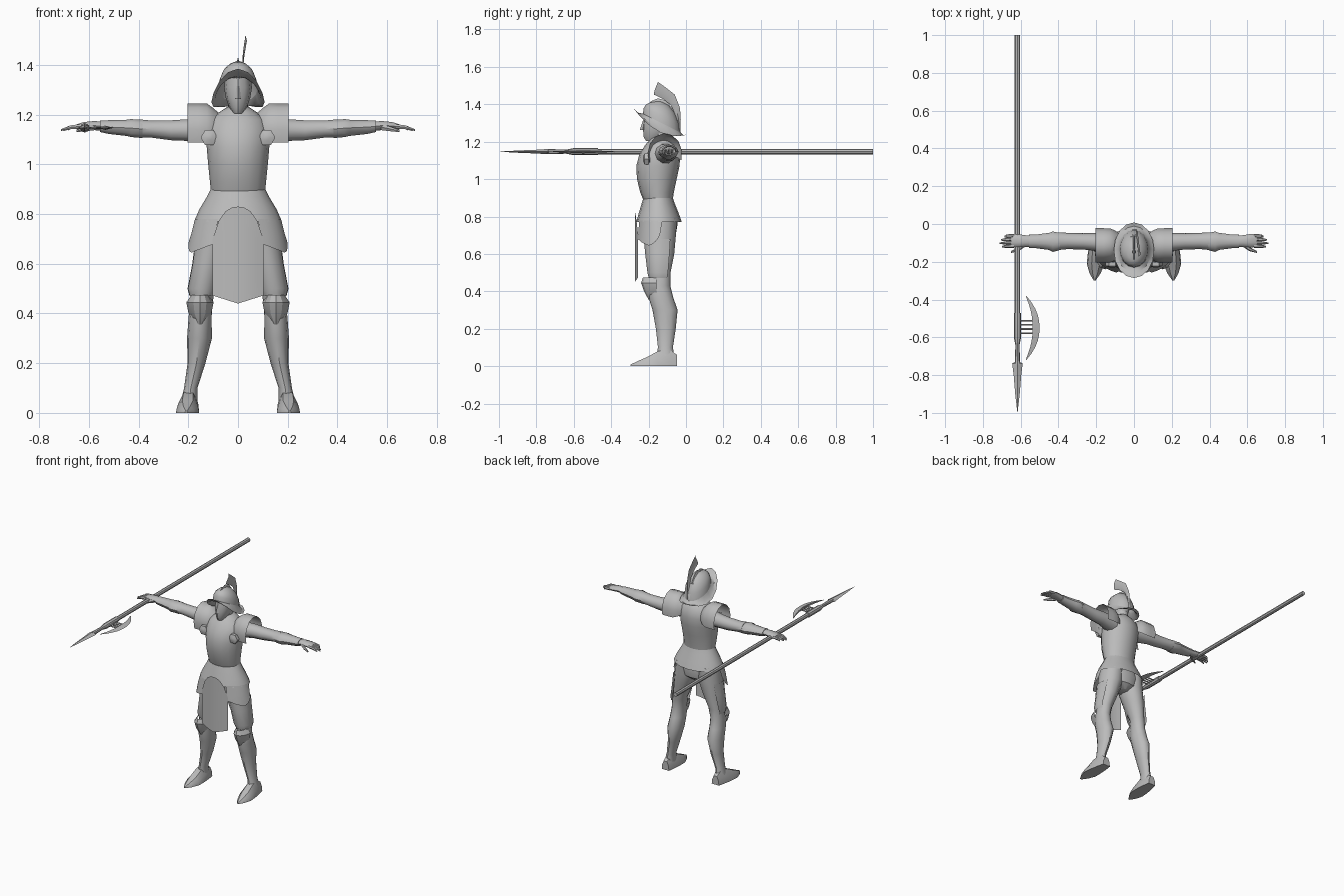
import bpy, bmesh, math
from math import sin, cos, pi, radians

if "Cube" in bpy.data.objects:
    bpy.data.objects.remove(bpy.data.objects["Cube"])

steel = bpy.data.materials.new("grey steel")
steel.diffuse_color = (0.5, 0.5, 0.5, 1)
steel.use_nodes = True
steel.node_tree.nodes["Principled BSDF"].inputs["Base Color"].default_value = steel.diffuse_color


def finish(name, bm, mirror=False, angle=40):
    bmesh.ops.recalc_face_normals(bm, faces=bm.faces)
    me = bpy.data.meshes.new(name)
    bm.to_mesh(me)
    bm.free()
    me.materials.append(steel)
    ob = bpy.data.objects.new(name, me)
    bpy.context.collection.objects.link(ob)
    bpy.ops.object.select_all(action='DESELECT')
    ob.select_set(True)
    bpy.context.view_layer.objects.active = ob
    bpy.ops.object.shade_smooth_by_angle(angle=radians(angle))
    if mirror:
        ob.modifiers.new("mirror", 'MIRROR').use_axis = (True, False, False)
    return ob


def loft(name, rings, closed=True, caps=True, mirror=False, angle=40):
    """Skin a list of equally long point rows."""
    bm = bmesh.new()
    rows = [[bm.verts.new(p) for p in r] for r in rings]
    n = len(rows[0])
    for a, b in zip(rows, rows[1:]):
        for i in range(n if closed else n - 1):
            j = (i + 1) % n
            bm.faces.new((a[i], a[j], b[j], b[i]))
    if closed and caps:
        bm.faces.new(rows[0])
        bm.faces.new(rows[-1])
    return finish(name, bm, mirror, angle)


def ring(axis, c, r1, r2, n=12, a0=0, a1=360, tilt=0):
    """Ellipse (or arc, in degrees) across the given axis."""
    full = a1 - a0 == 360
    out = []
    for i in range(n):
        t = radians(a0 + (a1 - a0) * i / (n if full else n - 1))
        u, v = r1 * cos(t), r2 * sin(t)
        d = {'z': (u, v, tilt * v), 'x': (0, u, v), 'y': (u, 0, v)}[axis]
        out.append([c[k] + d[k] for k in range(3)])
    return out


def level(z, a, y0, y1, n=16, x=0, a0=0, a1=360):
    """Horizontal ring from half width and front/back limits."""
    return ring('z', (x, (y0 + y1) / 2, z), a, (y1 - y0) / 2, n, a0, a1)


def plate(name, pts, depth, mirror=False):
    """Flat outline given thickness along a vector."""
    bm = bmesh.new()
    f = bm.faces.new([bm.verts.new(p) for p in pts])
    ext = bmesh.ops.extrude_face_region(bm, geom=[f])
    vs = [v for v in ext["geom"] if isinstance(v, bmesh.types.BMVert)]
    bmesh.ops.translate(bm, vec=depth, verts=vs)
    if f.is_valid is False or len(bm.faces) == len(pts) + 1:
        bm.faces.new([e for e in bm.verts if e not in vs])
    return finish(name, bm, mirror, 30)


# Breastplate and backplate
loft("cuirass", [level(*r) for r in [
    (.88, .108, -.225, -.072), (.93, .113, -.245, -.065), (1.0, .12, -.262, -.05),
    (1.07, .126, -.266, -.035), (1.13, .13, -.25, -.03), (1.18, .115, -.22, -.04),
    (1.21, .075, -.195, -.06), (1.23, .045, -.175, -.08)]])
loft("neck", [level(1.2, .042, -.175, -.08), level(1.28, .04, -.18, -.08)])

# Flared hip skirt, side tassets and front cloth
loft("skirt", [level(*r) for r in [
    (.9, .11, -.228, -.07), (.87, .125, -.237, -.06), (.82, .155, -.252, -.04),
    (.77, .177, -.266, -.022)]], caps=False)
tasset = [level(.78, .173, -.264, -.025, 8, 0, -62, 8),
          level(.72, .188, -.268, -.035, 8, 0, -62, 8),
          level(.65, .2, -.27, -.05, 8, 0, -62, 8)]
for p, dz in zip(tasset[2], (.03, .02, .01, .003, -.005, 0, .015, .04)):
    p[2] += dz
loft("tasset", tasset, closed=False, mirror=True)
rows = []
for i in range(9):
    t = i / 4 - 1
    top = .70 + .13 * (1 - abs(t) ** 2.4) ** .8
    bot = .44 + .032 * abs(t)
    rows.append([(.102 * t, -.274 + .018 * t * t, bot + (top - bot) * k / 4) for k in range(5)])
loft("front_cloth", rows, closed=False)

# Legs: (z, x, y, half width, half depth)
loft("pelvis", [level(.84, .12, -.22, -.06), level(.76, .14, -.225, -.045),
                level(.70, .11, -.2, -.055), level(.67, .04, -.17, -.09)])
loft("leg", [ring('z', (x, y, z), a, b, 12) for z, x, y, a, b in [
    (.79, .08, -.138, .075, .09), (.7, .088, -.14, .08, .086), (.6, .113, -.138, .062, .075),
    (.5, .14, -.133, .048, .05), (.43, .15, -.142, .045, .058), (.37, .153, -.135, .047, .066),
    (.3, .155, -.112, .05, .067), (.2, .167, -.108, .036, .053), (.1, .19, -.11, .027, .04),
    (.04, .197, -.11, .034, .05)]], mirror=True)
# Shoe rows along y: (y, x, half width, height)
shoe = []
for y, x, w, h in [(-.048, .195, .028, .06), (-.09, .197, .036, .09), (-.15, .2, .044, .08),
                   (-.21, .203, .047, .048), (-.26, .206, .03, .026), (-.298, .208, .006, .008)]:
    shoe.append([(x + w, y, 0), (x + w * .9, y, h * .5), (x + w * .45, y, h),
                 (x - w * .45, y, h), (x - w * .9, y, h * .5), (x - w, y, 0)])
loft("shoe", shoe, mirror=True)

# Thigh plate and knee cop
loft("thigh_plate", [ring('z', (x, y, z), a, b, 8, -165, 40) for z, x, y, a, b in [
    (.68, .105, -.14, .07, .088), (.6, .122, -.14, .063, .08), (.5, .142, -.14, .062, .068),
    (.47, .146, -.14, .05, .06)]], closed=False, mirror=True)
loft("knee_cop", [ring('z', (x, y, z), a, b, 7, -175, -5) for z, x, y, a, b in [
    (.475, .152, -.15, .035, .08), (.445, .153, -.15, .055, .09),
    (.40, .153, -.15, .046, .074), (.355, .153, -.15, .012, .05)]], closed=False, mirror=True, angle=25)

# Arms: (x, y, z, half depth, half height)
loft("arm", [ring('x', c, a, b, 10) for c, a, b in [
    ((.09, -.115, 1.135), .06, .055), ((.2, -.095, 1.138), .047, .046),
    ((.27, -.092, 1.137), .043, .042), ((.35, -.09, 1.142), .043, .036),
    ((.4, -.09, 1.145), .046, .038)]], mirror=True)
loft("forearm_guard", [ring('x', c, a, b, 10) for c, a, b in [
    ((.385, -.092, 1.142), .044, .038), ((.43, -.094, 1.146), .054, .038),
    ((.45, -.092, 1.147), .045, .034), ((.52, -.092, 1.15), .036, .029),
    ((.555, -.092, 1.153), .036, .024)]], mirror=True)
loft("hand", [ring('x', c, a, b, 10) for c, a, b in [
    ((.54, -.092, 1.153), .029, .02), ((.58, -.09, 1.156), .031, .019),
    ((.62, -.088, 1.155), .036, .016), ((.65, -.088, 1.15), .034, .011)]], mirror=True)
for i, tip in enumerate((.685, .705, .712, .7)):
    y = -.062 - .018 * i
    loft("finger", [ring('x', c, r, r, 6) for c, r in [
        ((.635, y, 1.153), .01), ((.675, y - .002, 1.149), .009), ((tip, y - .004, 1.138), .004)]],
        mirror=True)
loft("thumb", [ring('x', c, r, r, 6) for c, r in [
    ((.575, -.105, 1.15), .014), ((.61, -.132, 1.143), .011), ((.65, -.148, 1.134), .005)]],
    mirror=True)

# Shoulder plates arching over the arms, with chest roundels
loft("shoulder_plate", [ring('x', (x, -.113, z), ry, rz, 9, -18, 205) for x, z, ry, rz in [
    (.075, 1.14, .06, .065), (.1, 1.137, .08, .09), (.125, 1.135, .09, .11),
    (.16, 1.135, .092, .11), (.203, 1.135, .092, .11)]], closed=False, mirror=True)
loft("roundel", [ring('y', (.116, y, 1.108), r, r, 6) for y, r in
                 ((-.2, .034), (-.222, .034), (-.23, .012))], mirror=True, angle=25)

# Head
loft("head", [level(*r, 12) for r in [
    (1.205, .018, -.215, -.16), (1.23, .036, -.228, -.1), (1.27, .05, -.229, -.07),
    (1.31, .056, -.225, -.055), (1.36, .05, -.215, -.06)]])
loft("nose", [level(1.262, .013, -.247, -.215, 4), level(1.275, .011, -.243, -.215, 4),
              level(1.315, .006, -.23, -.215, 4)])

# Helmet: crown, swept brim and comb
crown = [ring('z', (0, y, z), a, b, 16, tilt=t) for y, z, a, b, t in [
    (-.13, 1.30, .078, .1, -.5), (-.132, 1.34, .074, .094, -.42), (-.136, 1.375, .06, .078, -.3),
    (-.142, 1.402, .035, .05, -.15), (-.146, 1.415, .008, .012, 0)]]
loft("helmet_crown", crown, caps=False)
brim = []
for f in (0, .5, 1):
    row = []
    for i in range(16):
        c, s = cos(i * pi / 8), sin(i * pi / 8)
        z0, z1 = 1.30 - .05 * s, 1.25 - .0725 * s + .0625 * s * s
        row.append((c * (.078 + .029 * f), -.13 - .009 * f + s * (.1 + .047 * f),
                    z0 + (z1 - z0) * f - .012 * sin(pi * f)))
    brim.append(row)
loft("helmet_brim", brim, caps=False)
comb = [(-.225, 1.372), (-.19, 1.415), (-.15, 1.432), (-.105, 1.42), (-.065, 1.37), (-.035, 1.29)]
loft("helmet_comb", [[(-.008, y + .01, z - .03), (0, y, z), (.008, y + .01, z - .03)]
                     for y, z in comb], closed=False)

# Feather sweeping up from the back of the helmet: front edge, back edge, lean
feather = [((-.04, 1.262), (-.03, 1.255), .01), ((-.052, 1.33), (-.028, 1.32), .012),
           ((-.08, 1.395), (-.032, 1.38), .015), ((-.125, 1.43), (-.06, 1.452), .02),
           ((-.172, 1.452), (-.105, 1.487), .025), ((-.168, 1.475), (-.15, 1.52), .03)]
loft("feather", [[(x, *f), (x + .006, (f[0] + b[0]) / 2, (f[1] + b[1]) / 2), (x, *b)]
                 for f, b, x in feather], closed=False)

# Polearm held in the hand at -x
PX, PZ = -.617, 1.147


def turned(name, prof, n=8, flat=1):
    loft(name, [ring('y', (PX, y, PZ), r, r * flat, n) for y, r in prof], angle=35)


turned("pole_shaft", [(1.0, .0145), (-.5, .0145)])
turned("pole_socket", [(-.47, .019), (-.6, .019), (-.64, .011), (-.745, .014)])
turned("spear_tip", [(-.73, .012), (-.738, .028), (-.8, .02), (-.9, .012), (-.995, .001)], 4, .5)

# Crescent blade: sharp outer edge, thicker inner edge
blade = []
for i in range(11):
    t = i / 5 - 1
    y = -.55 + .172 * t
    xo = -.5 - .072 * abs(t) ** 2.2
    xi = -.536 - .036 * abs(t) ** 2
    yi = -.55 + .165 * t
    h = .009 * (1 - .8 * abs(t))
    blade.append([(xo, y, PZ), (xi, yi, PZ + h), (xi, yi, PZ - h)])
loft("axe_blade", blade, angle=25)
for y in (-.512, -.534, -.556, -.578):
    loft("blade_strut", [ring('x', (x, y, PZ), .0045, .0045, 6) for x in (-.61, -.53)])
